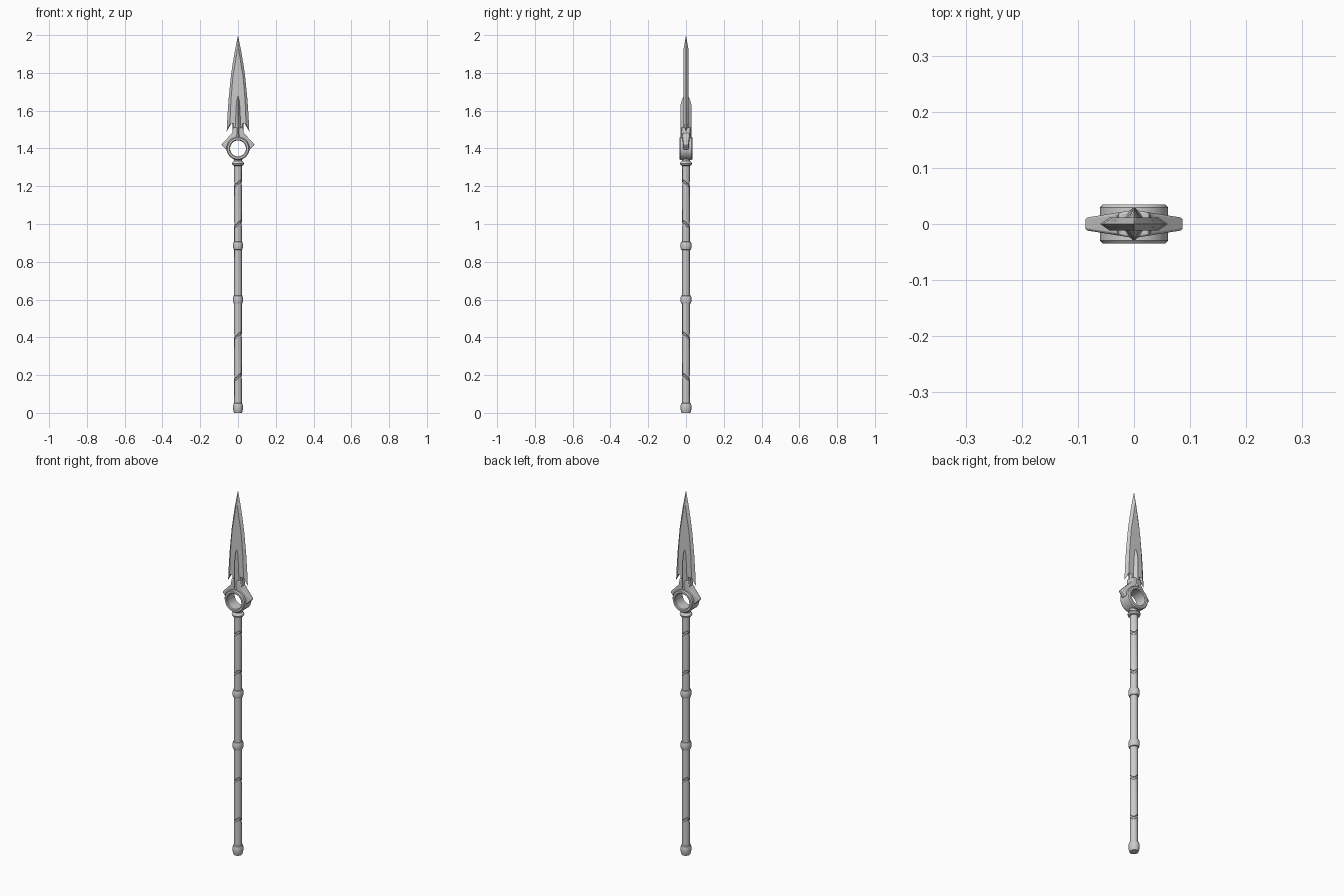
import bpy, bmesh, math
from mathutils import Matrix

if "Cube" in bpy.data.objects:
    bpy.data.objects.remove(bpy.data.objects["Cube"])


def finish(name, bm, angle=35):
    bmesh.ops.remove_doubles(bm, verts=bm.verts, dist=1e-5)
    bmesh.ops.recalc_face_normals(bm, faces=bm.faces)
    me = bpy.data.meshes.new(name)
    bm.to_mesh(me)
    bm.free()
    ob = bpy.data.objects.new(name, me)
    bpy.context.collection.objects.link(ob)
    bpy.ops.object.select_all(action='DESELECT')
    ob.select_set(True)
    bpy.context.view_layer.objects.active = ob
    bpy.ops.object.shade_smooth_by_angle(angle=math.radians(angle))
    return ob


def lathe(name, profile, segs=16, wave=None, closed=False, scale_y=1.0, matrix=None):
    """Revolve (radius, z) points round z; wave(z, angle) shifts heights."""
    bm = bmesh.new()
    rings = []
    for r, z in profile:
        ring = []
        for i in range(segs):
            a = 2 * math.pi * i / segs
            dz = wave(z, a) if wave else 0
            ring.append(bm.verts.new((r * math.cos(a), r * math.sin(a) * scale_y, z + dz)))
        rings.append(ring)
    pairs = list(zip(rings, rings[1:]))
    if closed:
        pairs.append((rings[-1], rings[0]))
    for a, b in pairs:
        for i in range(segs):
            j = (i + 1) % segs
            bm.faces.new((a[i], a[j], b[j], b[i]))
    if not closed:
        bm.faces.new(rings[0][::-1])
        bm.faces.new(rings[-1])
    if matrix:
        bmesh.ops.transform(bm, matrix=matrix, verts=bm.verts)
    return finish(name, bm)


def quarter_loft(name, rows):
    """Loft rows of points in the +x -y quarter, mirrored into all four."""
    bm = bmesh.new()
    for sx in (1, -1):
        for sy in (1, -1):
            grid = [[bm.verts.new((x * sx, -y * sy, z)) for x, y, z in row] for row in rows]
            for a, b in zip(grid, grid[1:]):
                for i in range(len(a) - 1):
                    bm.faces.new((a[i], a[i + 1], b[i + 1], b[i]))
    bmesh.ops.remove_doubles(bm, verts=bm.verts, dist=1e-5)
    bmesh.ops.dissolve_degenerate(bm, dist=1e-5, edges=bm.edges)
    return finish(name, bm, 12)


# Shaft with slanted wrap grooves
grooves = (0.19, 0.41, 1.00, 1.215)
profile = [(0.02, 0.02)]
for g in grooves:
    profile += [(0.02, g - 0.008), (0.0165, g - 0.005), (0.0165, g + 0.005), (0.02, g + 0.008)]
profile.append((0.02, 1.33))


def slant(z, a):
    near = any(abs(z - g) < 0.02 for g in grooves)
    return 0.011 * math.sin(2 * (a + math.pi / 2)) if near else 0


lathe("shaft", profile, 16, slant)

# Grip bands
for n, z in (("lower_band", 0.60), ("upper_band", 0.885)):
    lathe(n, [(0.019, z - 0.022), (0.023, z - 0.02), (0.026, z - 0.01),
              (0.026, z + 0.01), (0.023, z + 0.02), (0.019, z + 0.022)], 16, scale_y=1.12)

# Butt cap
lathe("butt_cap", [(0.021, 0.0), (0.024, 0.012), (0.026, 0.02), (0.026, 0.038),
                   (0.023, 0.05), (0.019, 0.053)], 16, scale_y=1.12)

# Collar and neck below the ring
lathe("neck_collar", [(0.02, 1.308), (0.029, 1.312), (0.032, 1.32), (0.029, 1.328),
                      (0.022, 1.333), (0.022, 1.34), (0.027, 1.352)], 20)

# Ring, with its hole running front to back
lathe("head_ring", [(0.042, -0.031), (0.046, -0.035), (0.056, -0.035), (0.061, -0.029),
                    (0.061, 0.029), (0.056, 0.035), (0.046, 0.035), (0.042, 0.031)], 32, closed=True,
      matrix=Matrix.Translation((0, 0, 1.40)) @ Matrix.Rotation(math.pi / 2, 4, 'X'))

# Blade: each row is centre z, bevel line x, z, and cutting edge x, z
T = 0.012
blade = [(1.93, 0.004, 1.92, 0.016, 1.92), (1.85, 0.015, 1.85, 0.028, 1.85),
         (1.78, 0.027, 1.78, 0.038, 1.78), (1.66, 0.037, 1.66, 0.050, 1.66),
         (1.57, 0.041, 1.57, 0.056, 1.57), (1.545, 0.043, 1.53, 0.060, 1.49),
         (1.535, 0.034, 1.545, 0.035, 1.532), (1.53, 0.024, 1.535, 0.028, 1.528),
         (1.48, 0.024, 1.48, 0.029, 1.48), (1.45, 0.024, 1.45, 0.029, 1.45)]
rows = [[(0, 0, 2.0)] * 3]
rows += [[(0, T, c), (ix, T, iz), (ex, 0, ez)] for c, ix, iz, ex, ez in blade]
rows.append([(x, 0, z) for x, y, z in rows[-1]])
quarter_loft("blade", rows)

# Raised central rib on both faces
rib = [(1.68, 0.001, 0.011), (1.66, 0.007, 0.021), (1.635, 0.010, 0.028),
       (1.55, 0.014, 0.030), (1.48, 0.019, 0.030), (1.445, 0.024, 0.028)]
rows = [[(0, y, z), (w, 0.010, z), (w, 0, z)] for z, w, y in rib]
quarter_loft("blade_rib", [[(0, 0, 1.68)] * 3] + rows + [[(0, 0, 1.445)] * 3])

# Winged guard on the upper half of the ring, thinner toward its tips
half = [(0.027, 1.512), (0.030, 1.482), (0.044, 1.467), (0.088, 1.422), (0.062, 1.393),
        (0.050, 1.402), (0.036, 1.436), (0.020, 1.447)]
outline = [(0, 1.512)] + half + [(0, 1.451)]
bm = bmesh.new()
for s in (1, -1):
    sides = [[bm.verts.new((s * x, f * (0.025 - 0.16 * x), z)) for x, z in outline] for f in (-1, 1)]
    n = len(outline)
    # strips across the guard from outer to inner line
    strips = ((0, 1, 2, 9), (2, 8, 9), (2, 3, 7, 8), (3, 6, 7), (3, 4, 5, 6))
    for v in sides:
        for q in strips:
            bm.faces.new([v[i] for i in q])
    for i in range(n - 1):
        bm.faces.new((sides[0][i], sides[0][i + 1], sides[1][i + 1], sides[1][i]))
guard = finish("winged_guard", bm, 20)
bev = guard.modifiers.new("edge_bevel", 'BEVEL')
bev.width = 0.004
bev.segments = 2
bev.limit_method = 'ANGLE'
bev.angle_limit = math.radians(50)
